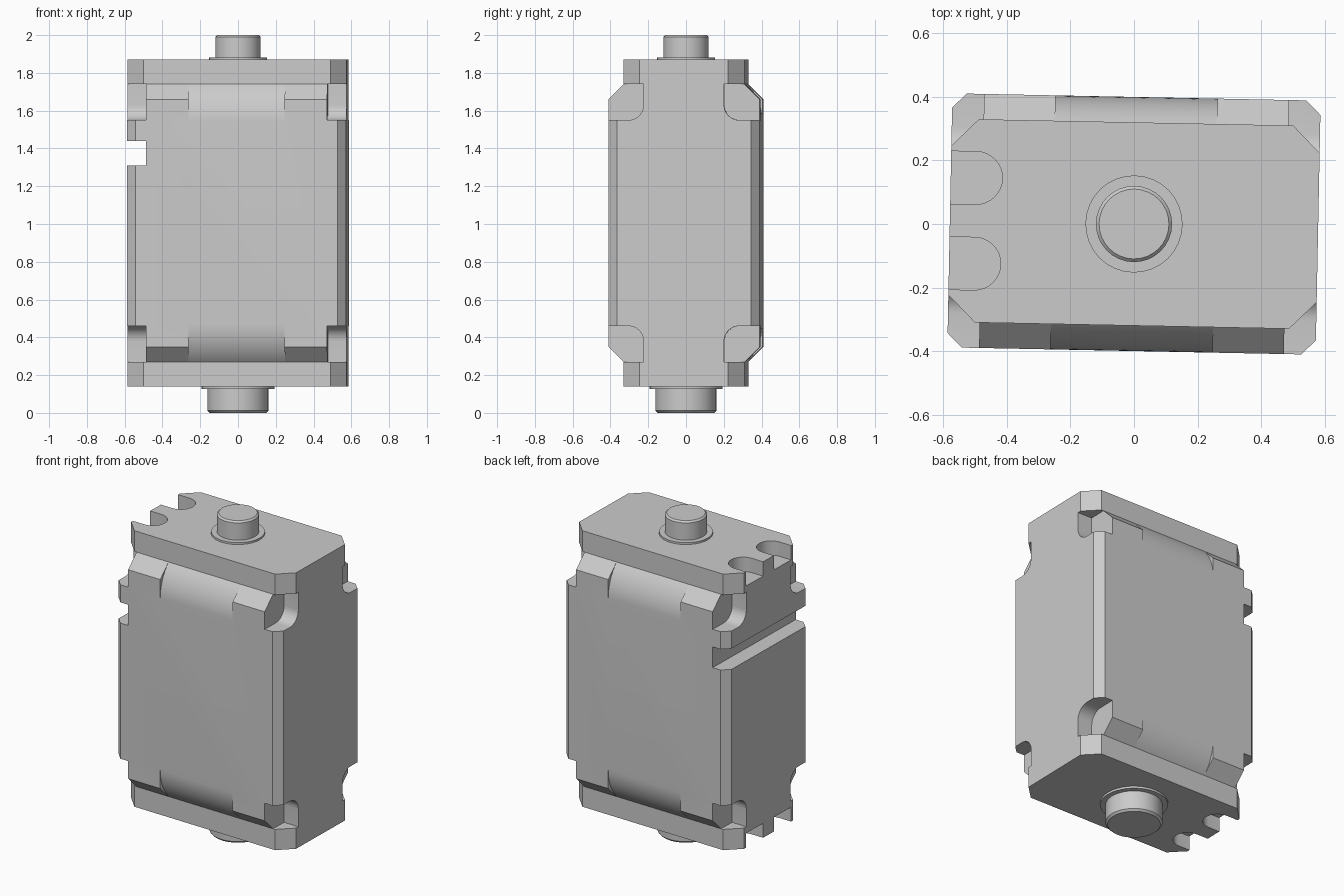
import bpy, bmesh, math

if "Cube" in bpy.data.objects:
    bpy.data.objects.remove(bpy.data.objects["Cube"], do_unlink=True)

HX, HY, PLATE_Y = 0.58, 0.40, 0.32          # half sizes of body and end plates
BOTTOM, TOP, RIM = 0.14, 1.87, 0.13         # housing height and plate thickness
MID = (BOTTOM + TOP) / 2
HZ = MID - BOTTOM
TURN = -0.02                                # slight turn about the upright axis
SIGNS = (-1, 1)

grey = bpy.data.materials.new("light grey")
grey.use_nodes = True
colour = (0.6, 0.6, 0.6, 1)
grey.diffuse_color = colour
grey.node_tree.nodes["Principled BSDF"].inputs["Base Color"].default_value = colour


def prism(bm, points, axis, lo, hi):
    """Extrude a 2D outline along an axis from lo to hi."""
    def place(u, v, w):
        return {"x": (w, u, v), "y": (u, w, v), "z": (u, v, w)}[axis]
    a = [bm.verts.new(place(u, v, lo)) for u, v in points]
    b = [bm.verts.new(place(u, v, hi)) for u, v in points]
    bm.faces.new(a)
    bm.faces.new(b[::-1])
    for i in range(len(a)):
        j = (i + 1) % len(a)
        bm.faces.new((a[i], b[i], b[j], a[j]))


def make(name, bm):
    bmesh.ops.recalc_face_normals(bm, faces=bm.faces)
    mesh = bpy.data.meshes.new(name)
    bm.to_mesh(mesh)
    bm.free()
    mesh.materials.append(grey)
    obj = bpy.data.objects.new(name, mesh)
    bpy.context.collection.objects.link(obj)
    return obj


def activate(obj):
    bpy.ops.object.select_all(action="DESELECT")
    obj.select_set(True)
    bpy.context.view_layer.objects.active = obj


def finish(obj):
    activate(obj)
    bpy.ops.object.shade_smooth_by_angle(angle=math.radians(25))
    obj.rotation_euler.z = TURN


def cut(target, bm):
    cutter = make("cutter", bm)
    cutter.hide_render = True
    mod = target.modifiers.new("cut", "BOOLEAN")
    mod.operation, mod.solver, mod.object = "DIFFERENCE", "EXACT", cutter
    activate(target)
    bpy.ops.object.modifier_apply(modifier=mod.name)
    bpy.data.objects.remove(cutter, do_unlink=True)


def arc(cx, cy, r, start, end, steps):
    return [(cx + r * math.cos(math.radians(start + (end - start) * i / steps)),
             cy + r * math.sin(math.radians(start + (end - start) * i / steps)))
            for i in range(steps + 1)]


# Housing: side profile swept across the width
SLOPE = HY - PLATE_Y
inner = HZ - RIM
quarter = [(PLATE_Y, HZ), (PLATE_Y, inner), (HY, inner - SLOPE)]
half = quarter + [(y, -z) for y, z in quarter[::-1]]
profile = [(y, MID + z) for y, z in half] + [(-y, MID - z) for y, z in half]
bm = bmesh.new()
prism(bm, profile, "x", -HX, HX)
housing = make("housing", bm)

# Bevels on the upright corners of the body
bm = bmesh.new()
for sx in SIGNS:
    for sy in SIGNS:
        tri = [(HX, HY - 0.045), (HX + 0.1, HY - 0.045), (HX + 0.1, HY + 0.1),
               (HX - 0.045, HY + 0.1), (HX - 0.045, HY)]
        prism(bm, [(sx * x, sy * y) for x, y in tri], "z", 0, 2)
cut(housing, bm)

# Cut corners of the end plates
bm = bmesh.new()
for sx in SIGNS:
    for sy in SIGNS:
        tri = [(HX, PLATE_Y - 0.085), (HX + 0.1, PLATE_Y - 0.085), (HX + 0.1, PLATE_Y + 0.2),
               (HX - 0.085, PLATE_Y + 0.2), (HX - 0.085, PLATE_Y)]
        for sz in SIGNS:
            ends = sorted((MID + sz * inner, MID + sz * (HZ + 0.1)))
            prism(bm, [(sx * x, sy * y) for x, y in tri], "z", *ends)
cut(housing, bm)

# Rounded screw pockets at the eight corners
floor, wall, r = inner - 0.19, 0.213, 0.08
pocket = [(HY + 0.1, inner), (wall, inner)]
pocket += arc(wall + r, floor + r, r, 180, 270, 8) + [(HY + 0.1, floor)]
bm = bmesh.new()
for sx in SIGNS:
    for sy in SIGNS:
        for sz in SIGNS:
            prism(bm, [(sy * y, MID + sz * z) for y, z in pocket], "x",
                  *sorted((sx * 0.48, sx * (HX + 0.1))))
cut(housing, bm)

# Rounded recess in the middle of each sloped edge
drop = 0.2
big = (drop ** 2 + SLOPE ** 2) / (2 * SLOPE)
sweep = math.degrees(math.asin(drop / big))
recess = arc(HY - big, inner - drop, big, 0, sweep, 10)
recess += [(HY + 0.1, inner), (HY + 0.1, inner - drop)]
bm = bmesh.new()
for sy in SIGNS:
    for sz in SIGNS:
        prism(bm, [(sy * y, MID + sz * z) for y, z in recess], "x", -0.255, 0.255)
cut(housing, bm)

# Groove across one side, and U notches at both ends of that side
bm = bmesh.new()
prism(bm, [(-HX - 0.1, 1.31), (-0.48, 1.31), (-0.48, 1.44), (-HX - 0.1, 1.44)], "y", -0.6, 0.6)
for y in (-0.135, 0.135):
    notch = [(-HX - 0.1, y - 0.083)] + arc(-0.5, y, 0.083, -90, 90, 16) + [(-HX - 0.1, y + 0.083)]
    for sz in SIGNS:
        prism(bm, notch, "z", *sorted((MID + sz * (HZ - 0.09), MID + sz * (HZ + 0.1))))
cut(housing, bm)
finish(housing)


def turned(name, outline):
    """Lathe a stack of (radius, height) rings about the centre."""
    bm = bmesh.new()
    rings = [[bm.verts.new((rad * math.cos(math.tau * i / 32), rad * math.sin(math.tau * i / 32), z))
              for i in range(32)] for rad, z in outline]
    for a, b in zip(rings, rings[1:]):
        for i in range(32):
            j = (i + 1) % 32
            bm.faces.new((a[i], a[j], b[j], b[i]))
    bm.faces.new(rings[0])
    bm.faces.new(rings[-1])
    finish(make(name, bm))


# Pins with thin collars above and below
turned("top_collar", [(0.153, TOP - 0.01), (0.153, TOP + 0.012)])
turned("top_pin", [(0.12, TOP - 0.01), (0.12, 1.99), (0.11, 2.0)])
turned("bottom_collar", [(0.193, BOTTOM + 0.01), (0.193, BOTTOM - 0.013)])
turned("bottom_pin", [(0.162, BOTTOM + 0.01), (0.162, 0.012), (0.15, 0)])
